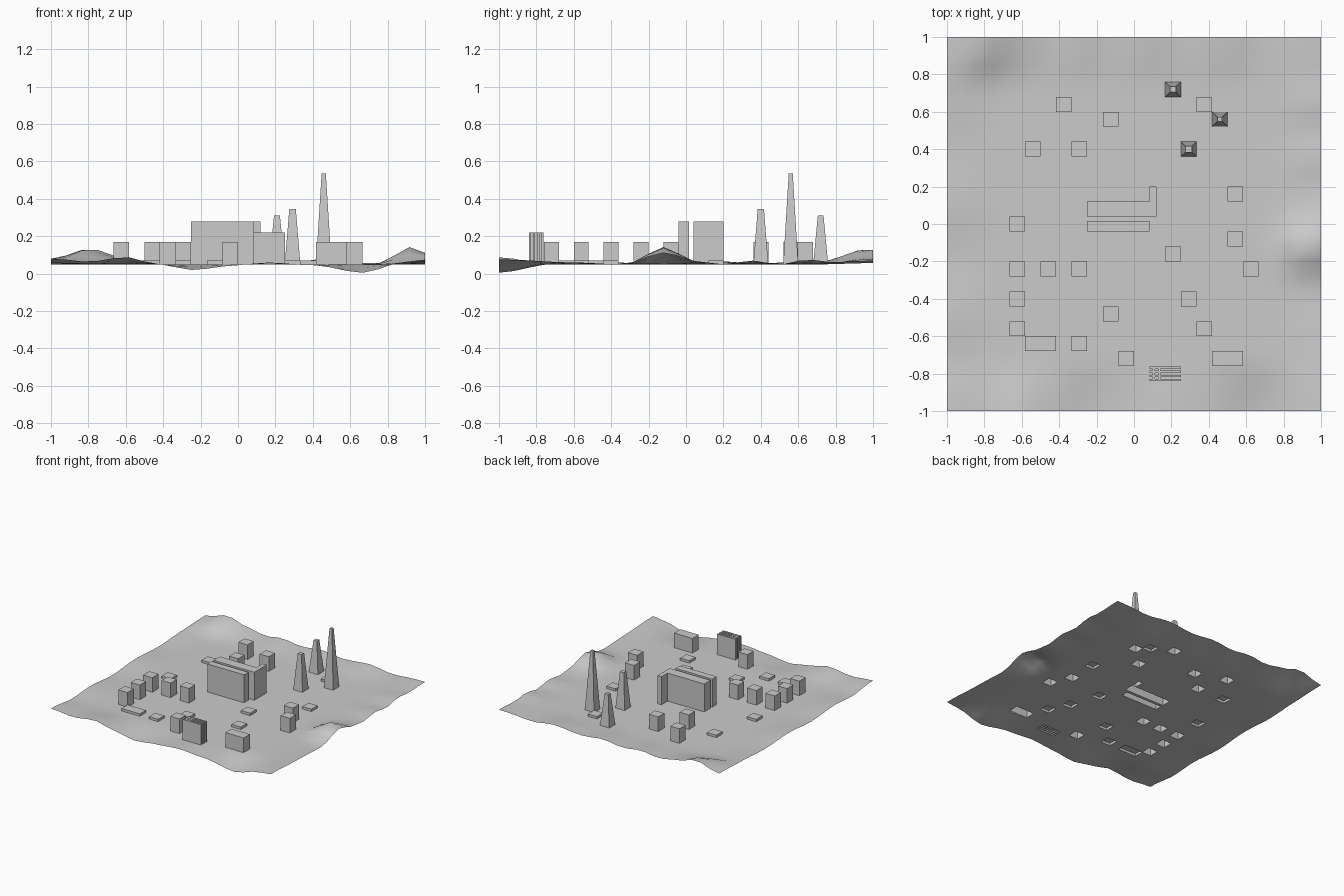
import bpy, bmesh
from math import exp

cube = bpy.data.objects.get("Cube")
if cube:
    bpy.data.objects.remove(cube, do_unlink=True)

mat = bpy.data.materials.new("plain_grey")
mat.use_nodes = True
GREY = (0.6, 0.6, 0.6, 1)
mat.diffuse_color = GREY
mat.node_tree.nodes["Principled BSDF"].inputs["Base Color"].default_value = GREY

BASE = 0.05
CX, CY = 2 / 24, 2 / 25      # ground cell size
footprints = []


def add_object(name, bm):
    mesh = bpy.data.meshes.new(name)
    bm.to_mesh(mesh)
    bm.free()
    mesh.materials.append(mat)
    obj = bpy.data.objects.new(name, mesh)
    bpy.context.collection.objects.link(obj)
    return obj


def block(name, rects, top, taper=1.0):
    """Open-bottomed blocks rising from the ground over (x0, x1, y0, y1) footprints."""
    bm = bmesh.new()
    for x0, x1, y0, y1 in rects:
        footprints.append((x0, x1, y0, y1))
        mx, my = (x0 + x1) / 2, (y0 + y1) / 2
        corners = [(x0, y0), (x1, y0), (x1, y1), (x0, y1)]
        low = [bm.verts.new((x, y, BASE)) for x, y in corners]
        high = [bm.verts.new((mx + (x - mx) * taper, my + (y - my) * taper, top)) for x, y in corners]
        bm.faces.new(high)
        for i in range(4):
            j = (i + 1) % 4
            bm.faces.new((low[i], low[j], high[j], high[i]))
    return add_object(name, bm)


def cell(i, j, wide=1):
    """Footprint of ground cell: column i from the -x edge, row j from the middle."""
    x = -1 + i * CX
    return (x, x + wide * CX, (j - 0.5) * CY, (j + 0.5) * CY)


# Houses and low slabs standing on single or double cells
houses = [(4, -3), (4, -5), (4, -7), (6, -3), (8, -3), (11, -9), (7, 8), (10, 7),
          (8, 5), (18, -1), (19, -3), (17, -9, 2)]
slabs = [(5, 5), (4, 0), (16, 8), (18, 2), (14, -2), (15, -5), (16, -7), (10, -6),
         (8, -8), (5, -8, 2)]
for n, c in enumerate(houses):
    block(f"house_{n + 1}", [cell(*c)], 0.17)
for n, c in enumerate(slabs):
    block(f"low_slab_{n + 1}", [cell(*c)], 0.07)

# Tapered towers
for n, (i, j, top, taper) in enumerate([(14, 9, 0.31, 0.38), (17, 7, 0.535, 0.27), (15, 5, 0.345, 0.42)]):
    block(f"tower_{n + 1}", [cell(i, j)], top, taper)

# Central hall: front slab, and rear slab with a side wing
block("hall_front", [(-0.25, CX, -0.04, 0.016)], 0.28)
block("hall_rear", [(-0.25, 0.12, 0.04, 0.12)], 0.28)
block("hall_wing", [(CX, 0.12, 0.12, 0.2)], 0.28)

# Finned block: parallel fins joined by thin ribs
fins = [(CX, 0.25, -0.84 + k * 0.022, -0.828 + k * 0.022) for k in range(4)]
ribs = [(x, x + 0.012, f[3], f[3] + 0.01) for x in (0.1, 0.13) for f in fins[:3]]
block("finned_block", fins + ribs, 0.22)

# Ground edge profiles: (position along edge, height)
front = [(-1, .08), (-.83, .06), (-.6, .088), (-.42, .05), (-.25, .02), (0, .045), (.15, .06),
         (.4, .045), (.67, .005), (.85, .045), (1, .075)]
back = [(-1, .08), (-.83, .145), (-.6, .085), (-.45, .06), (-.3, .08), (-.12, .06), (.05, .08),
        (.25, .06), (.5, .08), (.7, .055), (1, .07)]
left = [(-1, .08), (-.75, .055), (-.5, .07), (-.2, .05), (.1, .07), (.4, .055), (.7, .07), (1, .08)]
right = [(-1, .075), (-.6, .06), (-.35, .05), (-.12, .1), (.1, .06), (.2, .05), (.35, .07),
         (.5, .05), (.65, .075), (.8, .06), (1, .07)]


def ease(t):
    t = max(0, min(1, t))
    return t * t * (3 - 2 * t)


def along(profile, t):
    for (a, ha), (b, hb) in zip(profile, profile[1:]):
        if t <= b + 1e-5:
            return ha + (hb - ha) * ease((t - a) / (b - a))
    return profile[-1][1]


def ground_height(x, y):
    wx, wy = (ease((abs(v) - 0.72) / 0.28) for v in (x, y))
    hx = along(right if x > 0 else left, y) - BASE
    hy = along(back if y > 0 else front, x) - BASE
    hill = 0.055 * exp(-((x - 0.9) / 0.08) ** 2 - ((y + 0.12) / 0.1) ** 2)
    return BASE + (wx * hx + wy * hy) / max(1, wx + wy) + hill


# Ground sheet, opened beneath every building
bm = bmesh.new()
bmesh.ops.create_grid(bm, x_segments=24, y_segments=25, size=1)
for v in bm.verts:
    v.co.z = ground_height(v.co.x, v.co.y)
for x0, x1, y0, y1 in footprints:
    for axis, spots in ((0, (x0, x1)), (1, (y0, y1))):
        for s in spots:
            # Cut only the cells around this footprint
            near = [f for f in bm.faces
                    if x0 - CX < f.calc_center_median().x < x1 + CX
                    and y0 - CY < f.calc_center_median().y < y1 + CY]
            geom = list({e for f in near for e in f.edges}) + near + list({v for f in near for v in f.verts})
            point, normal = [0, 0, 0], [0, 0, 0]
            point[axis], normal[axis] = s, 1
            bmesh.ops.bisect_plane(bm, geom=geom, dist=1e-4, plane_co=point, plane_no=normal)


def covered(face):
    c = face.calc_center_median()
    return any(a < c.x < b and d < c.y < e for a, b, d, e in footprints)


bmesh.ops.delete(bm, geom=[f for f in bm.faces if covered(f)], context='FACES')
for f in bm.faces:
    f.smooth = True
add_object("ground", bm)
